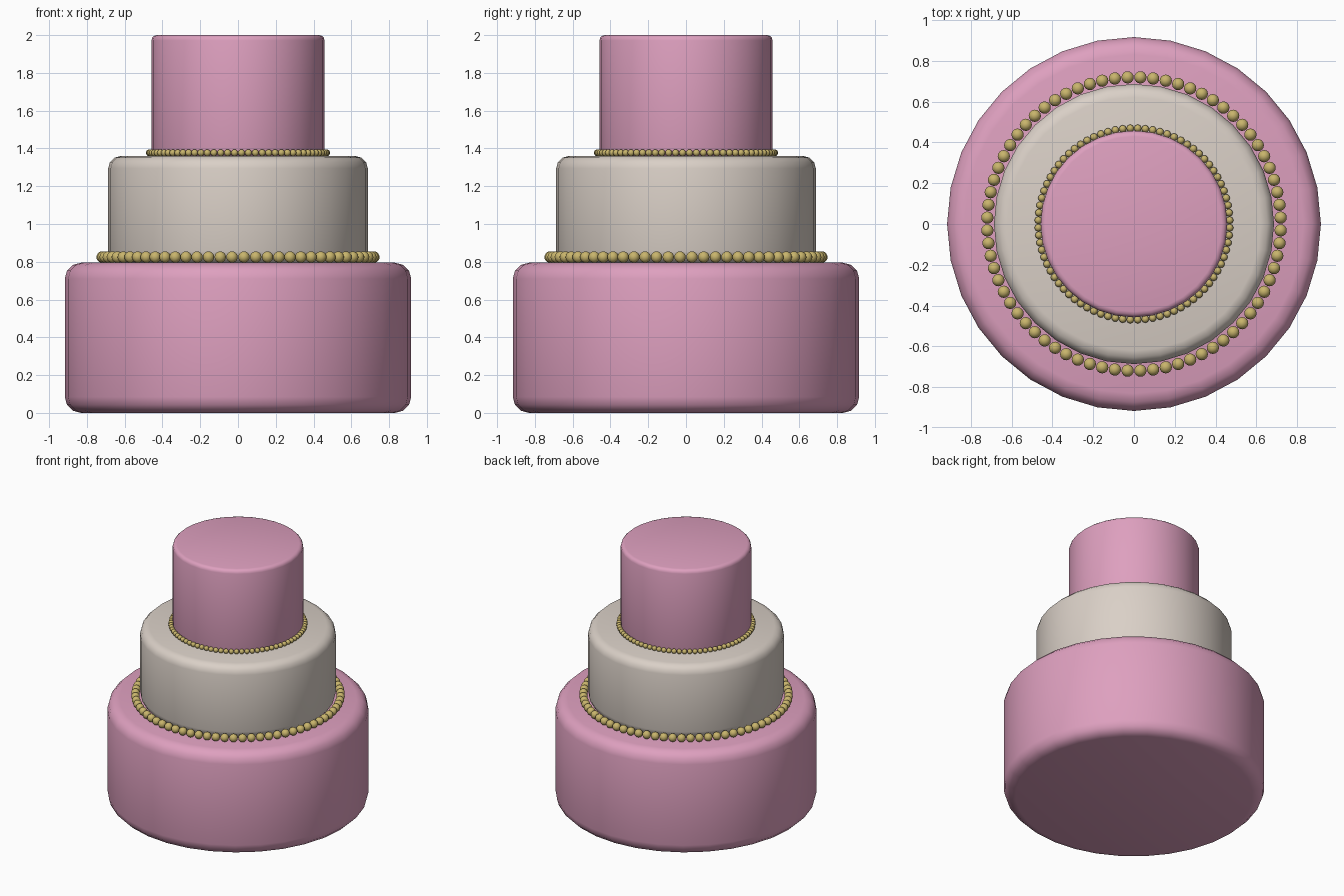
import bpy
from math import cos, sin, pi, radians

cube = bpy.data.objects.get("Cube")
if cube:
    bpy.data.objects.remove(cube, do_unlink=True)


def material(name, rgb):
    m = bpy.data.materials.new(name)
    m.use_nodes = True
    m.diffuse_color = (*rgb, 1)
    m.node_tree.nodes["Principled BSDF"].inputs["Base Color"].default_value = (*rgb, 1)
    return m


pink = material("pink_icing", (0.73, 0.35, 0.52))
cream = material("cream_icing", (0.70, 0.63, 0.57))
gold = material("gold_pearl", (0.58, 0.46, 0.15))


# Round tier with softened rims
def tier(name, radius, bottom, top, bevel, mat):
    bpy.ops.mesh.primitive_cylinder_add(vertices=32, radius=radius, depth=top - bottom,
                                        location=(0, 0, (bottom + top) / 2))
    ob = bpy.context.object
    ob.name = name
    ob.data.materials.append(mat)
    mod = ob.modifiers.new("rim", "BEVEL")
    mod.width = bevel
    mod.segments = 3
    mod.limit_method = "ANGLE"
    mod.angle_limit = radians(40)
    bpy.ops.object.modifier_apply(modifier=mod.name)
    bpy.ops.object.shade_smooth_by_angle(angle=radians(35))


# Ring of pearls sharing one mesh, joined into a single border
def pearl_border(name, ring, radius, z, count):
    pearls = []
    for i in range(count):
        a = 2 * pi * (i + 0.5) / count
        place = (ring * cos(a), ring * sin(a), z)
        if not pearls:
            bpy.ops.mesh.primitive_uv_sphere_add(segments=16, ring_count=10, radius=radius, location=place)
            ob = bpy.context.object
            ob.data.materials.append(gold)
            bpy.ops.object.shade_smooth()
        else:
            ob = pearls[0].copy()
            ob.location = place
            bpy.context.collection.objects.link(ob)
        pearls.append(ob)
    bpy.ops.object.select_all(action="DESELECT")
    for ob in pearls:
        ob.select_set(True)
    bpy.context.view_layer.objects.active = pearls[0]
    bpy.ops.object.join()
    pearls[0].name = name


tier("bottom_tier", 0.917, 0, 0.795, 0.085, pink)
tier("middle_tier", 0.687, 0.79, 1.36, 0.065, cream)
tier("top_tier", 0.458, 1.355, 2.0, 0.028, pink)
pearl_border("lower_pearls", 0.72, 0.03, 0.825, 72)
pearl_border("upper_pearls", 0.47, 0.018, 1.377, 80)
